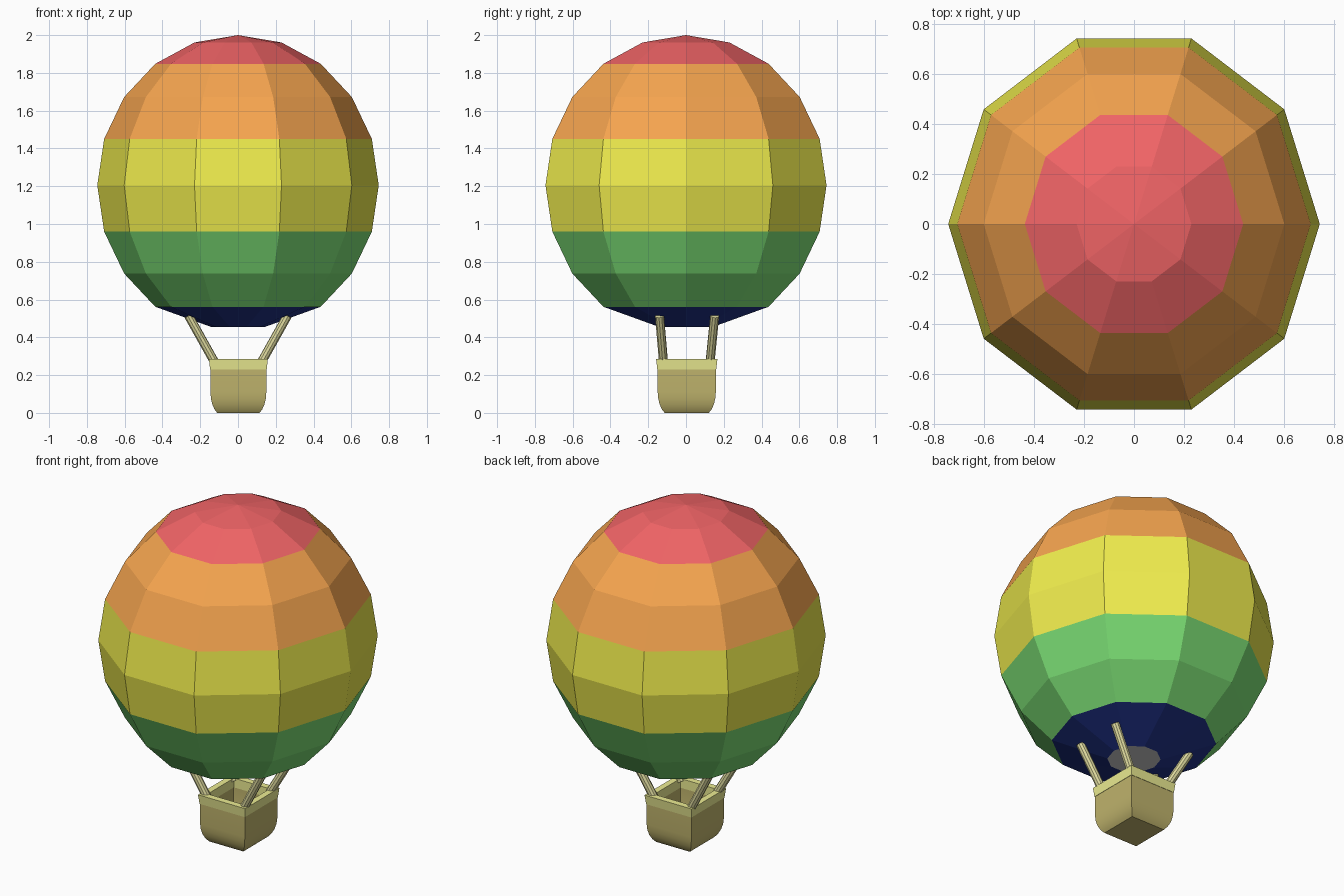
import bpy, bmesh
from math import sin, cos, pi, radians
from mathutils import Vector

if "Cube" in bpy.data.objects:
    bpy.data.objects.remove(bpy.data.objects["Cube"])


def material(name, rgb):
    m = bpy.data.materials.new(name)
    m.diffuse_color = [(c / 255) ** 2.2 for c in rgb] + [1]
    m.use_nodes = True
    m.node_tree.nodes["Principled BSDF"].inputs["Base Color"].default_value = m.diffuse_color
    return m


def make_object(name, bm, mats, smooth=False):
    bmesh.ops.recalc_face_normals(bm, faces=bm.faces)
    mesh = bpy.data.meshes.new(name)
    bm.to_mesh(mesh)
    bm.free()
    for m in mats:
        mesh.materials.append(m)
    ob = bpy.data.objects.new(name, mesh)
    bpy.context.collection.objects.link(ob)
    if smooth:
        bpy.ops.object.select_all(action='DESELECT')
        ob.select_set(True)
        bpy.context.view_layer.objects.active = ob
        bpy.ops.object.shade_smooth_by_angle(angle=radians(35))
    return ob


def stack(bm, rings, closed=False):
    """Bridge vertex rings in order; returns one list of faces per band."""
    loops = [[bm.verts.new(p) for p in r] for r in rings]
    pairs = list(zip(loops, loops[1:])) + ([(loops[-1], loops[0])] if closed else [])
    bands = []
    for a, b in pairs:
        n = len(a)
        bands.append([bm.faces.new((a[i], a[(i + 1) % n], b[(i + 1) % n], b[i])) for i in range(n)])
    return loops, bands


def square(h, z, cx=0.002, cy=0.004):
    hy = h * 1.04
    return [(cx - h, cy - hy, z), (cx + h, cy - hy, z), (cx + h, cy + hy, z), (cx - h, cy + hy, z)]


red = material("red", (240, 100, 102))
orange = material("orange", (245, 163, 80))
yellow = material("yellow", (238, 235, 78))
green = material("green", (122, 220, 115))
blue = material("blue", (38, 55, 140))
wicker = material("wicker", (190, 178, 108))
trim = material("trim", (236, 236, 145))
rope_mat = material("rope", (226, 222, 160))
grey = material("grey", (204, 204, 204))

# Balloon envelope: ten-sided, faceted, striped by ring
SIDES = 10
profile = [(0.745 * sin(radians(a)), 1.205 + 0.795 * cos(radians(a))) for a in range(18, 145, 18)]
profile.append((0.142, 0.455))
bm = bmesh.new()
rings = [[(r * cos(2 * pi * i / SIDES), 1.05 * r * sin(2 * pi * i / SIDES), z) for i in range(SIDES)]
         for r, z in profile]
loops, bands = stack(bm, rings)
tip = bm.verts.new((0, 0, 2.0))
for i in range(SIDES):
    bm.faces.new((tip, loops[0][i], loops[0][(i + 1) % SIDES]))
for faces, idx in zip(bands, (0, 1, 1, 2, 2, 3, 3, 4)):
    for f in faces:
        f.material_index = idx
bm.faces.new(loops[-1]).material_index = 5
make_object("balloon_envelope", bm, [red, orange, yellow, green, blue, grey])

# Basket: square tub with rounded underside and hollow inside
bm = bmesh.new()
tub = [(0.112, 0.0), (0.126, 0.018), (0.138, 0.045), (0.145, 0.075), (0.148, 0.11), (0.148, 0.24),
       (0.122, 0.24), (0.122, 0.09), (0.105, 0.03)]
loops, _ = stack(bm, [square(h, z) for h, z in tub])
bm.faces.new(loops[0])
bm.faces.new(loops[-1])
make_object("basket", bm, [wicker], smooth=True)

# Basket rim: square ring, slightly flared
bm = bmesh.new()
stack(bm, [square(h, z) for h, z in ((0.150, 0.23), (0.156, 0.285), (0.119, 0.285), (0.119, 0.23))], closed=True)
make_object("basket_rim", bm, [trim])

# Four ropes leaning outwards to the envelope
for sx, side in ((-1, "left"), (1, "right")):
    for sy, end in ((-1, "front"), (1, "back")):
        a = Vector((sx * 0.122, sy * 0.123 + 0.004, 0.265))
        b = Vector((sx * 0.262, sy * 0.146 + 0.006, 0.515))
        bm = bmesh.new()
        bmesh.ops.create_cone(bm, cap_ends=True, segments=10, radius1=0.024, radius2=0.024,
                              depth=(b - a).length)
        bm.transform((b - a).to_track_quat('Z', 'Y').to_matrix().to_4x4())
        bmesh.ops.translate(bm, verts=bm.verts, vec=(a + b) / 2)
        make_object(f"rope_{end}_{side}", bm, [rope_mat], smooth=True)
